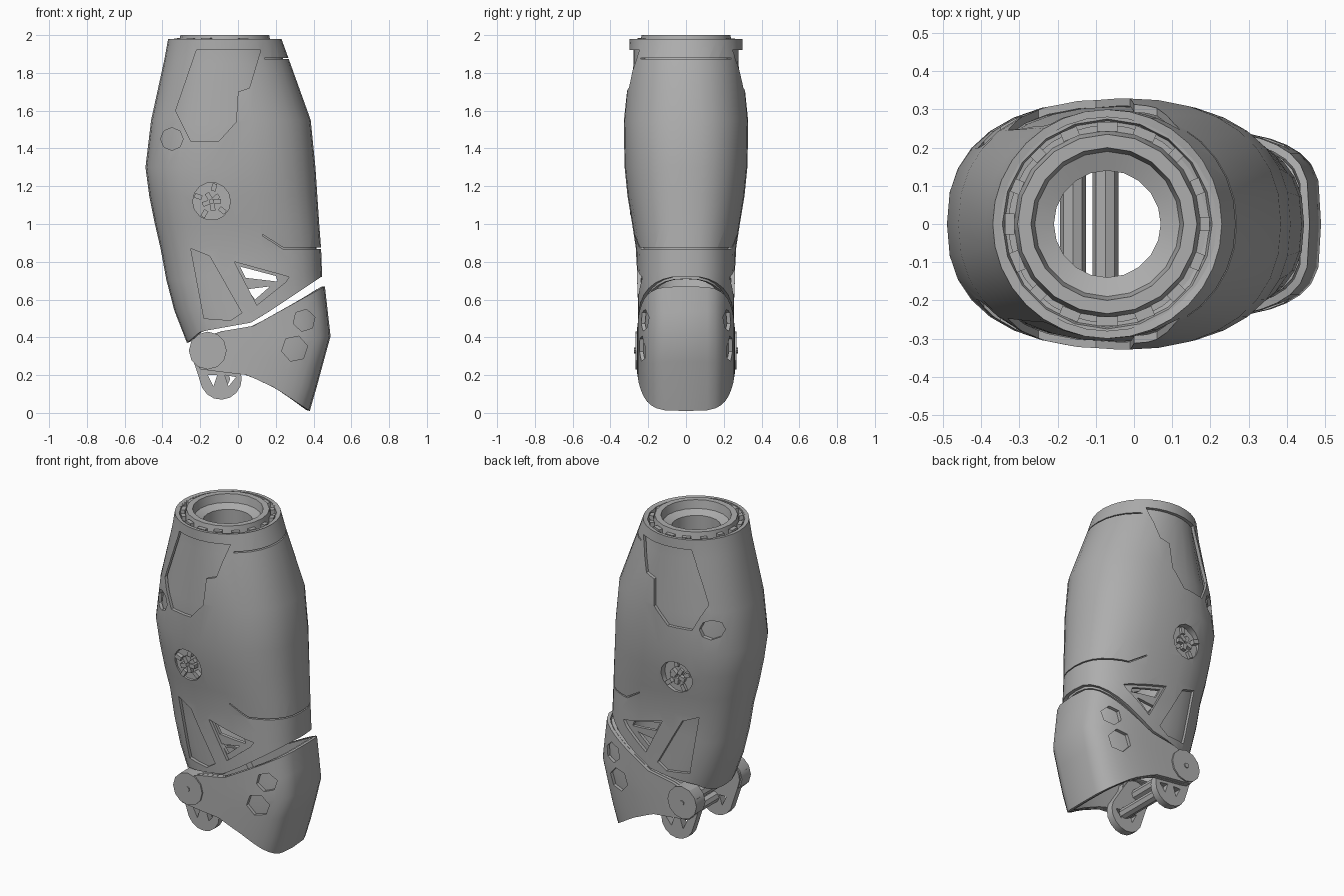
import bpy, bmesh, math, random
from math import sin, cos, pi
from mathutils import Matrix, Vector

cube = bpy.data.objects.get("Cube")
if cube:
    bpy.data.objects.remove(cube, do_unlink=True)
random.seed(4)

grey = bpy.data.materials.new("plain grey")
grey.use_nodes = True
grey.diffuse_color = (0.42, 0.42, 0.42, 1)
grey.node_tree.nodes["Principled BSDF"].inputs["Base Color"].default_value = grey.diffuse_color

# shell sections: height, rear x, front x, half width, roundness power
SECTIONS = [(0.3, -0.24, 0.45, 0.25, 2.6), (0.37, -0.27, 0.45, 0.25, 2.6),
            (0.6, -0.36, 0.45, 0.255, 2.6), (0.87, -0.41, 0.44, 0.265, 2.5),
            (1.0, -0.44, 0.43, 0.285, 2.5), (1.15, -0.47, 0.42, 0.31, 2.4),
            (1.3, -0.49, 0.41, 0.325, 2.4), (1.55, -0.46, 0.385, 0.33, 2.3),
            (1.87, -0.39, 0.27, 0.3, 2.1), (1.98, -0.37, 0.23, 0.3, 2)]
SHELL_CUT = [(-0.27, 0.37), (-0.2, 0.43), (0.08, 0.48), (0.44, 0.72)]
CUFF_TOP = [(-0.25, 0.37), (-0.1, 0.43), (0.08, 0.46), (0.46, 0.67)]
CUFF_BOTTOM = [(-0.25, 0.32), (-0.2, 0.23), (0.05, 0.2), (0.2, 0.13), (0.38, 0.01)]
CUFF_NOSE = [(0, 0.38), (0.6, 0.49), (1, 0.46)]
HINGE, LUG = (-0.16, 0.33), (-0.09, 0.18)


def lookup(table, key, column=1):
    """Linear interpolation in a table, clamped at both ends."""
    if key <= table[0][0]:
        return table[0][column]
    for low, high in zip(table, table[1:]):
        if key <= high[0]:
            t = (key - low[0]) / (high[0] - low[0])
            return low[column] + t * (high[column] - low[column])
    return table[-1][column]


def power(value, exponent):
    return math.copysign(abs(value) ** exponent, value)


def new_object(name, bm):
    mesh = bpy.data.meshes.new(name)
    bm.to_mesh(mesh)
    bm.free()
    mesh.materials.append(grey)
    obj = bpy.data.objects.new(name, mesh)
    bpy.context.collection.objects.link(obj)
    return obj


def smooth(obj, angle=30):
    bpy.ops.object.select_all(action="DESELECT")
    obj.select_set(True)
    bpy.context.view_layer.objects.active = obj
    bpy.ops.object.shade_smooth_by_angle(angle=math.radians(angle))


def sheet(name, rows, closed, thickness=0):
    """Skin a list of point rows, optionally thickened inwards."""
    bm = bmesh.new()
    grid = [[bm.verts.new(p) for p in row] for row in rows]
    count = len(rows[0])
    for low, high in zip(grid, grid[1:]):
        for i in range(count if closed else count - 1):
            j = (i + 1) % count
            bm.faces.new((low[i], low[j], high[j], high[i]))
    obj = new_object(name, bm)
    if thickness:
        wall = obj.modifiers.new("wall", "SOLIDIFY")
        wall.thickness, wall.offset = thickness, -1
    return obj


def prism(name, outline, y0=-0.6, y1=0.6):
    """Extrude an x-z outline along y."""
    bm = bmesh.new()
    face = bm.faces.new([bm.verts.new((x, y0, z)) for x, z in outline])
    side = bmesh.ops.extrude_face_region(bm, geom=[face])["geom"]
    bmesh.ops.translate(bm, vec=(0, y1 - y0, 0),
                        verts=[v for v in side if isinstance(v, bmesh.types.BMVert)])
    bmesh.ops.recalc_face_normals(bm, faces=bm.faces)
    return new_object(name, bm)


def disc(centre, radius, sides, turn=0.0):
    return [(centre[0] + radius * cos(turn + 2 * pi * i / sides),
             centre[1] + radius * sin(turn + 2 * pi * i / sides)) for i in range(sides)]


def carve(obj, outlines):
    """Cut every outline through the part, then bake the modifiers."""
    cutters = [prism("cutter", outline) for outline in outlines]
    for cutter in cutters:
        cut = obj.modifiers.new("cut", "BOOLEAN")
        cut.operation, cut.object, cut.solver = "DIFFERENCE", cutter, "EXACT"
    graph = bpy.context.evaluated_depsgraph_get()
    baked = bpy.data.meshes.new_from_object(obj.evaluated_get(graph))
    obj.modifiers.clear()
    obj.data = baked
    for cutter in cutters:
        bpy.data.objects.remove(cutter, do_unlink=True)
    smooth(obj)


def shell_rows(inset, segments=32):
    def section(z, a):
        rear, front, half, n = (lookup(SECTIONS, z, c) for c in (1, 2, 3, 4))
        return ((rear + front) / 2 + ((front - rear) / 2 - inset) * power(cos(a), 2 / n),
                (half - inset) * power(sin(a), 2 / n))

    angles = [2 * pi * i / segments for i in range(segments)]
    rows = []
    for t in (1, 0.66, 0.33):
        row = []
        for a in angles:
            z = 0.87
            for _ in range(6):
                z = 0.87 + (lookup(SHELL_CUT, section(z, a)[0]) - 0.87) * t
            row.append((*section(z, a), z))
        rows.append(row)
    for z, *_ in SECTIONS[3:]:
        rows.append([(*section(z, a), z - inset) for a in angles])
    return rows


def cuff_rows(inset, segments=32):
    rows = []
    for t in (0, 0.2, 0.4, 0.6, 0.8, 1):
        row = []
        for i in range(segments + 1):
            s = 2 * i / segments - 1
            a = math.copysign(pi / 2 * (1 - (1 - abs(s)) ** 2), s)
            x = -0.25 + (lookup(CUFF_NOSE, t) + 0.25 - inset) * max(cos(a), 0) ** 0.5
            low, high = lookup(CUFF_BOTTOM, x), lookup(CUFF_TOP, x)
            row.append((x, (0.26 - inset) * power(sin(a), 0.5), low + t * (high - low)))
        rows.append(row)
    return rows


# cut-out shapes shared by the shell and its liner
window = [(-0.02, 0.8), (0.27, 0.72), (0.25, 0.69), (0.1, 0.57)]
slots = [[(0.01, 0.775), (0.2, 0.725), (0.21, 0.695), (0.04, 0.715)],
         [(0.05, 0.655), (0.17, 0.67), (0.09, 0.6)]]
panel = [(-0.25, 0.87), (-0.15, 0.83), (0.02, 0.53), (-0.04, 0.49), (-0.18, 0.5)]
upper_panel = [(-0.22, 1.92), (0.12, 1.92), (0.06, 1.72), (0, 1.7), (-0.01, 1.54),
               (-0.1, 1.44), (-0.25, 1.44), (-0.33, 1.6)]
port = disc((-0.14, 1.12), 0.1, 14)
seams = [[(0.13, 0.945), (0.24, 0.875), (0.6, 0.875), (0.6, 0.868), (0.237, 0.868), (0.13, 0.938)],
         [(0.14, 1.88), (0.5, 1.88), (0.5, 1.873), (0.14, 1.873)]]

# main shell and the liner that forms the floor of its recesses
carve(sheet("outer_shell", shell_rows(0), True, 0.02),
      [window, panel, upper_panel, port, disc((-0.35, 1.45), 0.06, 8)] + seams)
carve(sheet("shell_liner", shell_rows(0.022), True, 0.02), slots + [port])

# ankle cuff with two hexagonal recesses on each side
carve(sheet("cuff", cuff_rows(0), False, 0.02),
      [disc((0.35, 0.49), 0.06, 6, 0.3), disc((0.3, 0.34), 0.07, 6, 0.2)])
carve(sheet("cuff_liner", cuff_rows(0.022), False, 0.02), [])

# socket ring on top
ring = [(0.14, 1.8), (0.14, 1.93), (0.19, 1.95), (0.2, 2), (0.235, 2),
        (0.245, 1.95), (0.268, 1.95), (0.275, 1.975), (0.295, 1.975)]
rows = [[(r * cos(2 * pi * i / 20) - 0.07, r * sin(2 * pi * i / 20), z) for i in range(20)]
        for r, z in reversed(ring)]
smooth(sheet("socket_ring", rows, True))

# studs in the socket groove
bm = bmesh.new()
for i in range(16):
    spin = Matrix.Rotation(2 * pi * i / 16, 4, "Z")
    size = Matrix.Diagonal((0.025, random.uniform(0.03, 0.06), random.uniform(0.03, 0.05), 1))
    bmesh.ops.create_cube(bm, size=1, matrix=Matrix.Translation((-0.07, 0, 1.96)) @ spin
                          @ Matrix.Translation((0.255, 0, 0)) @ size)
new_object("socket_studs", bm)

for side, label in ((-1, "front"), (1, "back")):
    # round port with machinery inside
    prism(label + "_port_floor", disc((-0.14, 1.12), 0.105, 14), side * 0.2, side * 0.265)
    bm = bmesh.new()
    for i in range(9):
        spin = Matrix.Rotation(2 * pi * i / 9, 4, "Y")
        reach = 0.03 + 0.045 * (i % 2)
        bmesh.ops.create_cube(bm, size=1, matrix=Matrix.Translation((-0.14, side * 0.27, 1.12))
                              @ spin @ Matrix.Translation((reach, 0, 0))
                              @ Matrix.Diagonal((0.04, random.uniform(0.02, 0.06), 0.025, 1)))
    new_object(label + "_port_machinery", bm)

    # hinge cap and the lug hanging below it
    smooth(prism(label + "_hinge_cap", disc(HINGE, 0.1, 12), side * 0.18, side * 0.268))
    smooth(prism(label + "_hinge_pin", disc(HINGE, 0.015, 8), side * 0.2, side * 0.274))
    axis = Vector(LUG) - Vector(HINGE)
    tilt = math.atan2(axis.y, axis.x)
    arc = [tilt - pi / 2 + pi * i / 8 for i in range(9)]
    outline = [(LUG[0] + 0.11 * cos(a), LUG[1] + 0.11 * sin(a)) for a in arc]
    outline += [(HINGE[0] - 0.09 * cos(a), HINGE[1] - 0.09 * sin(a)) for a in arc]
    lug = prism(label + "_lug", outline, side * 0.17, side * 0.215)
    carve(lug, [[(-0.16, 0.2), (-0.11, 0.2), (-0.13, 0.14)],
                [(-0.07, 0.2), (-0.01, 0.19), (-0.05, 0.14)]])

# cross bars joining the two lugs
for name, centre in (("hinge_bar", HINGE), ("lug_bar", (-0.075, 0.18))):
    smooth(prism(name, disc(centre, 0.034, 8), -0.18, 0.18))
